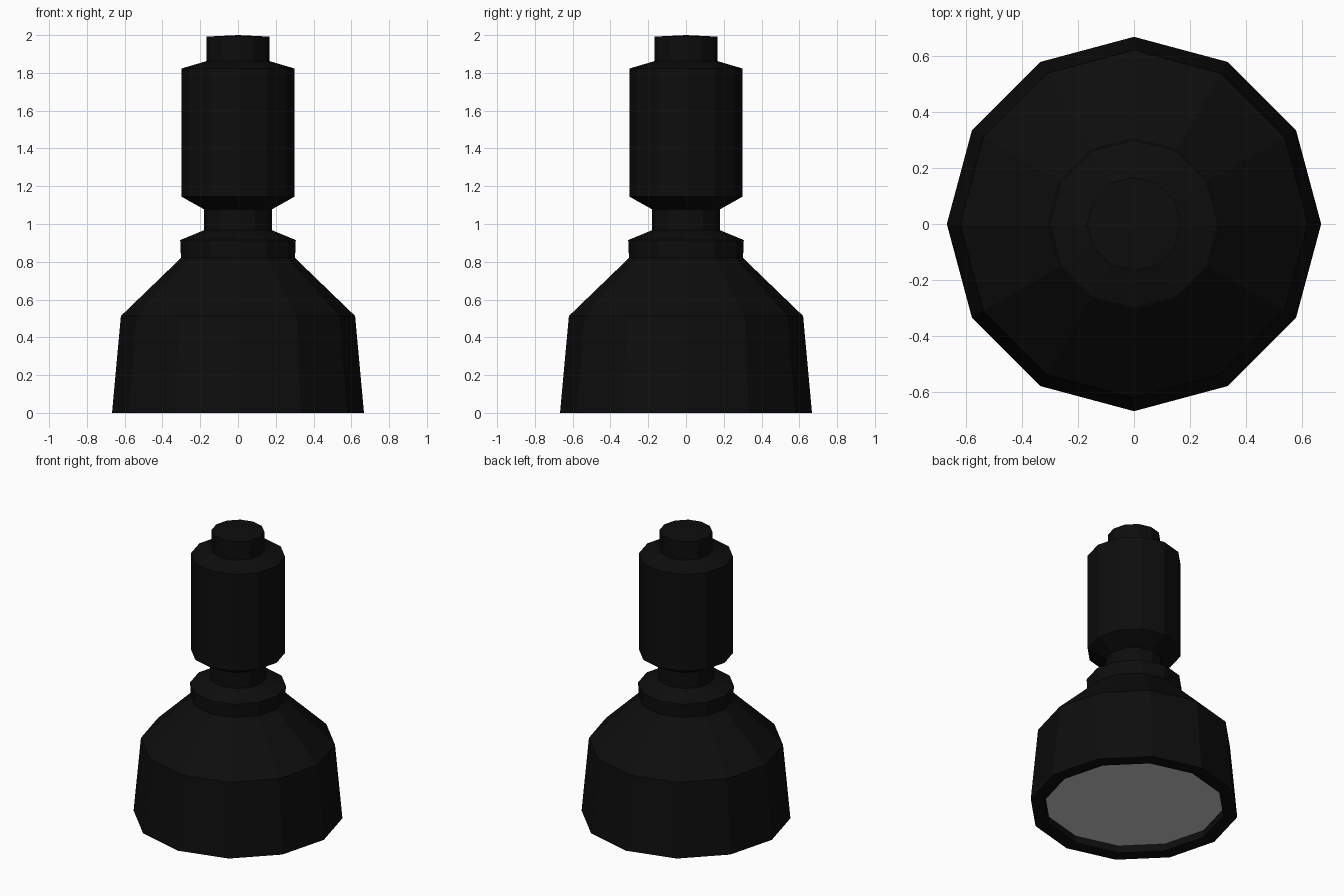
import bpy, bmesh
from math import sin, cos, tau

if "Cube" in bpy.data.objects:
    bpy.data.objects.remove(bpy.data.objects["Cube"])

SIDES = 12

black = bpy.data.materials.new("black")
black.diffuse_color = (0.004, 0.004, 0.004, 1)
black.use_nodes = True
black.node_tree.nodes["Principled BSDF"].inputs["Base Color"].default_value = black.diffuse_color


def lathe(name, profile, mat=None):
    """Spin an (r, z) profile around z; points with r = 0 become a pole."""
    bm = bmesh.new()
    rings = []
    for r, z in profile:
        if r == 0:
            rings.append([bm.verts.new((0, 0, z))] * SIDES)
        else:
            rings.append([bm.verts.new((r * cos(tau * i / SIDES), r * sin(tau * i / SIDES), z))
                          for i in range(SIDES)])
    for a, b in zip(rings, rings[1:]):
        for i in range(SIDES):
            j = (i + 1) % SIDES
            bm.faces.new(dict.fromkeys((a[i], a[j], b[j], b[i])))
    mesh = bpy.data.meshes.new(name)
    bm.to_mesh(mesh)
    bm.free()
    obj = bpy.data.objects.new(name, mesh)
    bpy.context.collection.objects.link(obj)
    if mat:
        mesh.materials.append(mat)
    return obj


# Flared head with a recessed rim underneath
lathe("head", [(0.577, 0.05), (0.577, 0), (0.667, 0), (0.62, 0.513), (0.302, 0.82)], black)
# Collar and narrow neck
lathe("collar", [(0.302, 0.82), (0.306, 0.915), (0.18, 0.967)], black)
lathe("neck", [(0.18, 0.967), (0.18, 1.078)], black)
# Handle barrel with bevelled ends
lathe("handle", [(0.18, 1.078), (0.30, 1.145), (0.30, 1.823), (0.168, 1.862)], black)
# Button on the end, slightly domed
lathe("end_button", [(0.168, 1.862), (0.168, 1.992), (0, 2.0)], black)
# Grey lens set into the rim, facing down
lathe("lens", [(0, 0.05), (0.577, 0.05)])
